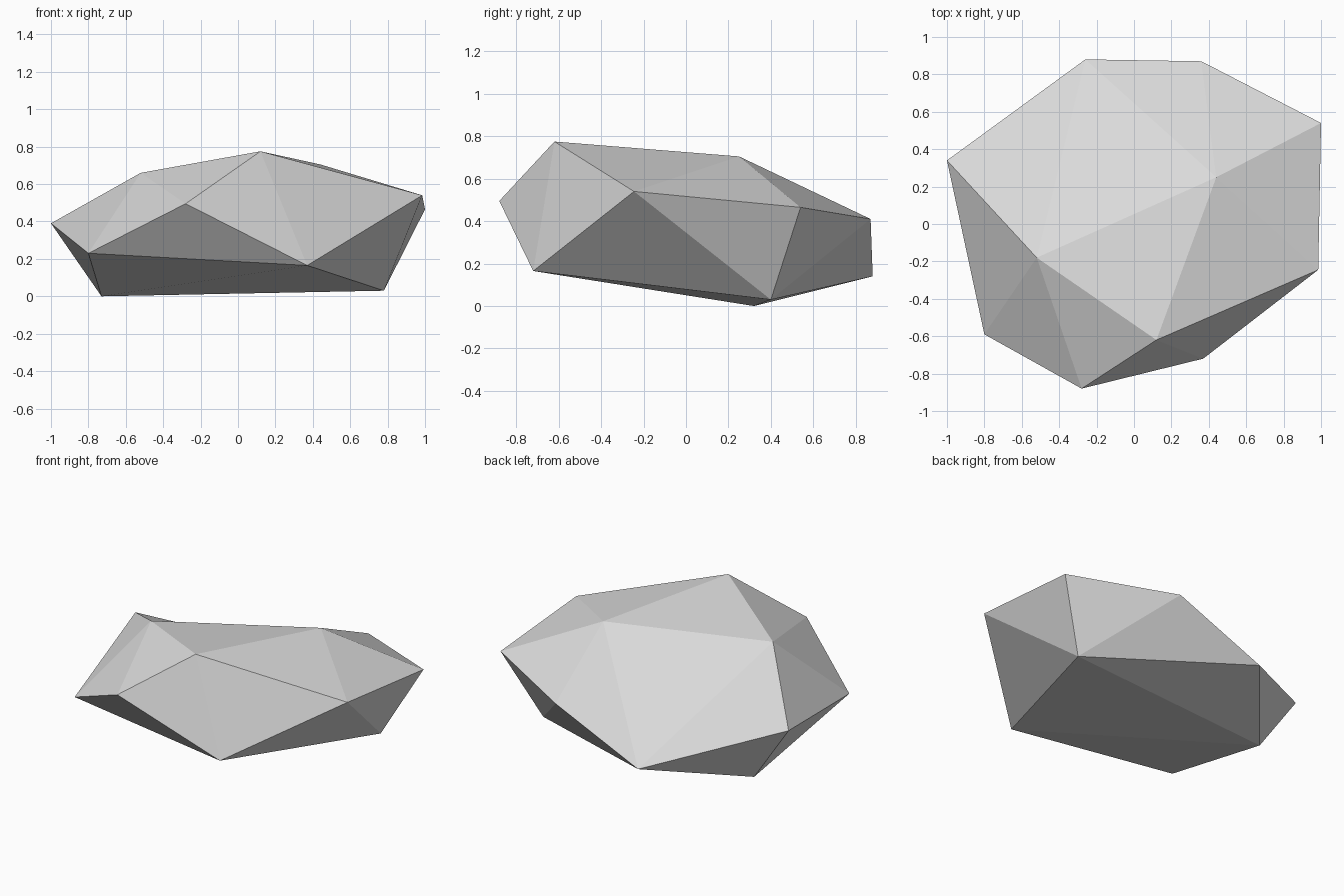
import bpy
import bmesh

if "Cube" in bpy.data.objects:
    bpy.data.objects.remove(bpy.data.objects["Cube"])

# Corners of the faceted boulder
corners = {
    # outer rim, anticlockwise seen from below
    "A": (-1.00, 0.34, 0.39), "B": (-0.26, 0.88, 0.14),
    "C": (0.36, 0.87, 0.41), "D": (1.00, 0.54, 0.465),
    "E": (0.985, -0.245, 0.54), "F": (0.37, -0.72, 0.165),
    "G": (-0.28, -0.88, 0.495), "H": (-0.80, -0.59, 0.23),
    # crown
    "I": (0.12, -0.62, 0.775), "J": (-0.52, -0.18, 0.66),
    "K": (0.44, 0.25, 0.705),
    # base
    "L": (-0.73, 0.32, 0.00), "M": (0.78, 0.40, 0.03),
}

# Triangular facets
crown = "AHJ HGJ GIJ IKJ IEK GFI FEI KED KDC KCB KBJ JBA"
underside = "MED MDC MCB MBL MLF MFE LBA LAH LHF HGF"

bm = bmesh.new()
verts = {name: bm.verts.new(co) for name, co in corners.items()}
for facet in (crown + " " + underside).split():
    bm.faces.new([verts[c] for c in facet])
bmesh.ops.recalc_face_normals(bm, faces=bm.faces[:])

mesh = bpy.data.meshes.new("boulder")
bm.to_mesh(mesh)
bm.free()

# Stone colour
stone = bpy.data.materials.new("stone_grey")
stone.diffuse_color = (0.7, 0.7, 0.7, 1.0)
stone.use_nodes = True
stone.node_tree.nodes["Principled BSDF"].inputs["Base Color"].default_value = stone.diffuse_color
mesh.materials.append(stone)

boulder = bpy.data.objects.new("boulder", mesh)
bpy.context.collection.objects.link(boulder)
